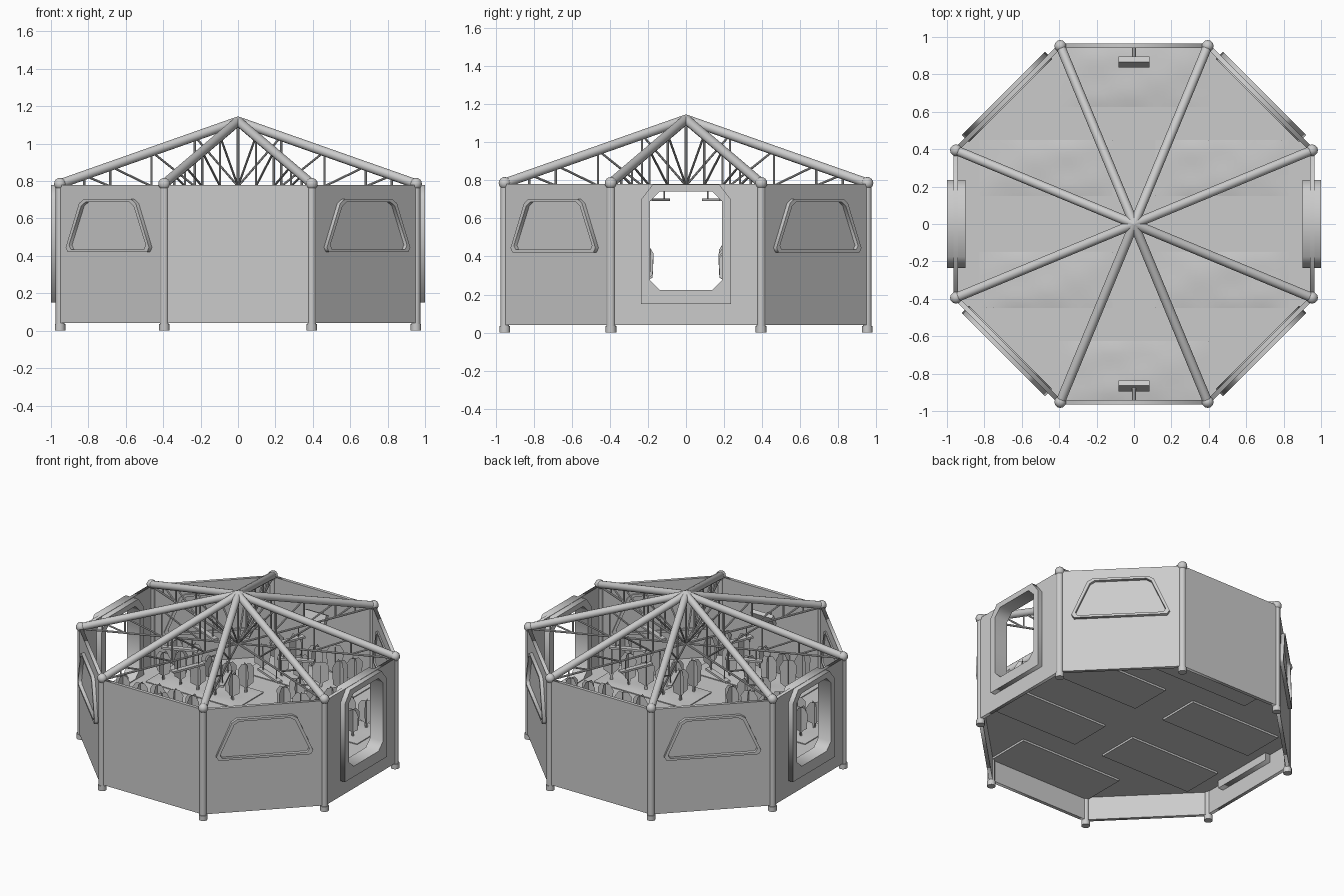
import bpy, bmesh, math, random
from math import sin, cos, pi, tan
from mathutils import Matrix, Vector

if "Cube" in bpy.data.objects:
    bpy.data.objects.remove(bpy.data.objects["Cube"])

random.seed(4)
grey = bpy.data.materials.new("plain_grey")
grey.diffuse_color = (0.6, 0.6, 0.6, 1)
grey.use_nodes = True
grey.node_tree.nodes["Principled BSDF"].inputs["Base Color"].default_value = grey.diffuse_color


def add_mesh(name, bm, smooth=False):
    me = bpy.data.meshes.new(name)
    bm.to_mesh(me)
    bm.free()
    me.materials.append(grey)
    ob = bpy.data.objects.new(name, me)
    bpy.context.collection.objects.link(ob)
    if smooth:
        bpy.ops.object.select_all(action='DESELECT')
        ob.select_set(True)
        bpy.context.view_layer.objects.active = ob
        bpy.ops.object.shade_smooth_by_angle(angle=math.radians(40))
    return ob


def plate(name, loops, half, mat):
    """Flat outline (later loops are holes) thickened along its local z."""
    cu = bpy.data.curves.new(name + "_outline", 'CURVE')
    cu.dimensions = '2D'
    cu.fill_mode = 'BOTH'
    cu.extrude = half
    for pts in loops:
        sp = cu.splines.new('POLY')
        sp.points.add(len(pts) - 1)
        for p, (x, y) in zip(sp.points, pts):
            p.co = (x, y, 0, 1)
        sp.use_cyclic_u = True
    tmp = bpy.data.objects.new(name + "_outline", cu)
    bpy.context.collection.objects.link(tmp)
    dg = bpy.context.evaluated_depsgraph_get()
    me = bpy.data.meshes.new_from_object(tmp.evaluated_get(dg))
    bm = bmesh.new()
    bm.from_mesh(me)
    bpy.data.objects.remove(tmp)
    bpy.data.meshes.remove(me)
    bmesh.ops.remove_doubles(bm, verts=bm.verts, dist=1e-5)
    bmesh.ops.recalc_face_normals(bm, faces=bm.faces)
    bm.transform(mat)
    return add_mesh(name, bm)


def facing(a, d):
    """Local x along the wall, y up, z outward at distance d."""
    return Matrix(((-sin(a), 0, cos(a), d * cos(a)),
                   (cos(a), 0, sin(a), d * sin(a)),
                   (0, 1, 0, 0), (0, 0, 0, 1)))


def tube(bm, p, q, r, n=12):
    p, q = Vector(p), Vector(q)
    d = q - p
    m = Matrix.Translation((p + q) / 2) @ d.to_track_quat('Z', 'Y').to_matrix().to_4x4()
    bmesh.ops.create_cone(bm, cap_ends=True, segments=n, radius1=r, radius2=r,
                          depth=d.length, matrix=m)


def box(bm, mat, size):
    bmesh.ops.create_cube(bm, size=1, matrix=mat @ Matrix.Diagonal((*size, 1)))


def mirrored(pts):
    return pts + [(-x, y) for x, y in reversed(pts)]


R = 1.03
corners = [math.radians(22.5 + 45 * k) for k in range(8)]


def at(a, r, z):
    return (r * cos(a), r * sin(a), z)


# raised floor
rf = 0.945 / cos(pi / 8)
plate("floor", [[(rf * cos(a), rf * sin(a)) for a in corners]], 0.008,
      Matrix.Translation((0, 0, 0.212)))

# walls, doorways and trapezoid windows
W = 0.953 * tan(pi / 8)
wall = [(W, 0.04), (W, 0.78), (-W, 0.78), (-W, 0.04)]
opening = mirrored([(0.14, 0.225), (0.19, 0.275), (0.19, 0.69), (0.14, 0.74)])
surround = mirrored([(0.235, 0.15), (0.235, 0.70), (0.175, 0.778)])
window = mirrored([(0.30, 0.42), (0.315, 0.445), (0.215, 0.68), (0.18, 0.703)])
window_in = [(x * 0.92, 0.56 + (y - 0.56) * 0.89) for x, y in window]
for k in range(8):
    a = k * pi / 4
    door = k in (0, 4)
    plate("door_wall" if door else "wall", [wall, opening] if door else [wall],
          0.012, facing(a, 0.953))
    if door:
        plate("door_frame", [surround, opening], 0.05, facing(a, 0.95))
    elif k % 2:
        plate("window_frame", [window, window_in], 0.028, facing(a, 0.96))

# corner posts with feet and top joints
bm = bmesh.new()
for a in corners:
    tube(bm, at(a, R, 0.02), at(a, R, 0.785), 0.023)
    tube(bm, at(a, R, 0), at(a, R, 0.035), 0.028)
    bmesh.ops.create_uvsphere(bm, u_segments=12, v_segments=8, radius=0.032,
                              matrix=Matrix.Translation(at(a, R, 0.785)))
add_mesh("corner_posts", bm, True)

# main rafters meeting at the apex
EAVE, APEX = 0.785, 1.12
bm = bmesh.new()
for a in corners:
    tube(bm, at(a, R, EAVE), (0, 0, APEX), 0.025)
bmesh.ops.create_uvsphere(bm, u_segments=12, v_segments=8, radius=0.025,
                          matrix=Matrix.Translation((0, 0, APEX)))
add_mesh("rafters", bm, True)

# thin truss webs below each rafter
bm = bmesh.new()
CH = 0.772
nodes = [0, 0.25, 0.5, 0.74, 0.89]


def top(r):
    return APEX + (EAVE - APEX) * r / R


tube(bm, (0, 0, CH), (0, 0, APEX), 0.007, 8)
for a in corners:
    tube(bm, (0, 0, CH), at(a, R, CH), 0.007, 8)
    for i, r in enumerate(nodes):
        if i:
            tube(bm, at(a, r, CH), at(a, r, top(r)), 0.006, 8)
        if i < 4:
            tube(bm, at(a, r, CH), at(a, nodes[i + 1], top(nodes[i + 1])), 0.006, 8)
add_mesh("truss_webs", bm, True)

# narrow lamp bars hung under the trusses
bm = bmesh.new()
for a in corners:
    box(bm, Matrix.Translation(at(a, 0.38, 0.697)) @ Matrix.Rotation(a, 4, 'Z'),
        (0.24, 0.035, 0.014))
    for r in (0.30, 0.46):
        tube(bm, at(a, r, 0.70), at(a, r, CH), 0.004, 6)
add_mesh("lamp_bars", bm)

# tilted wall lamps on the two blank walls
bm = bmesh.new()
for s in (1, -1):
    box(bm, Matrix.Translation((0, s * 0.865, 0.62)) @ Matrix.Rotation(-0.4, 4, 'X'),
        (0.165, 0.03, 0.08))
    tube(bm, (0, s * 0.865, 0.63), (0, s * 0.945, 0.63), 0.01, 8)
add_mesh("wall_lamps", bm)

# planting beds: uneven soil set into the floor, with thin upright leaf cards
beds = [(0, s * 0.785, 0.8, 0.32) for s in (1, -1)]
beds += [(sx * 0.47, sy * 0.3, 0.71, 0.30) for sx in (1, -1) for sy in (1, -1)]
leaf = mirrored([(0.008, 0.0), (0.012, 0.05), (0.05, 0.08), (0.055, 0.2), (0.03, 0.24)])
soil, cards = bmesh.new(), bmesh.new()
for bx, by, w, d in beds:
    box(soil, Matrix.Translation((bx, by, 0.208)), (w, d, 0.036))
    g = bmesh.ops.create_grid(soil, x_segments=20, y_segments=9, size=0.5,
                              matrix=Matrix.Translation((bx, by, 0.228)) @ Matrix.Diagonal((w, d, 1, 1)))
    for v in g['verts']:
        u, t = (v.co.x - bx) / w * 2, (v.co.y - by) / d * 2
        edge = max(0, (1 - u ** 4) * (1 - t ** 4))
        v.co.z += edge * (0.008 + 0.004 * sin(19 * v.co.x + 7 * by) * cos(23 * v.co.y + 9 * v.co.x))
    for i in range(5):
        for j in (-1, 1):
            px = bx + (i - 2) * w * 0.19
            py = by + j * d * 0.25
            turn = random.uniform(0, pi)
            tall = random.uniform(0.75, 1.05)
            for q in (0, pi / 2):
                m = Matrix.Translation((px, py, 0.225)) @ Matrix.Rotation(turn + q, 4, 'Z')
                cards.faces.new([cards.verts.new(m @ Vector((x, 0, z * tall))) for x, z in leaf])
add_mesh("soil_beds", soil, True)
add_mesh("plant_cards", cards)
